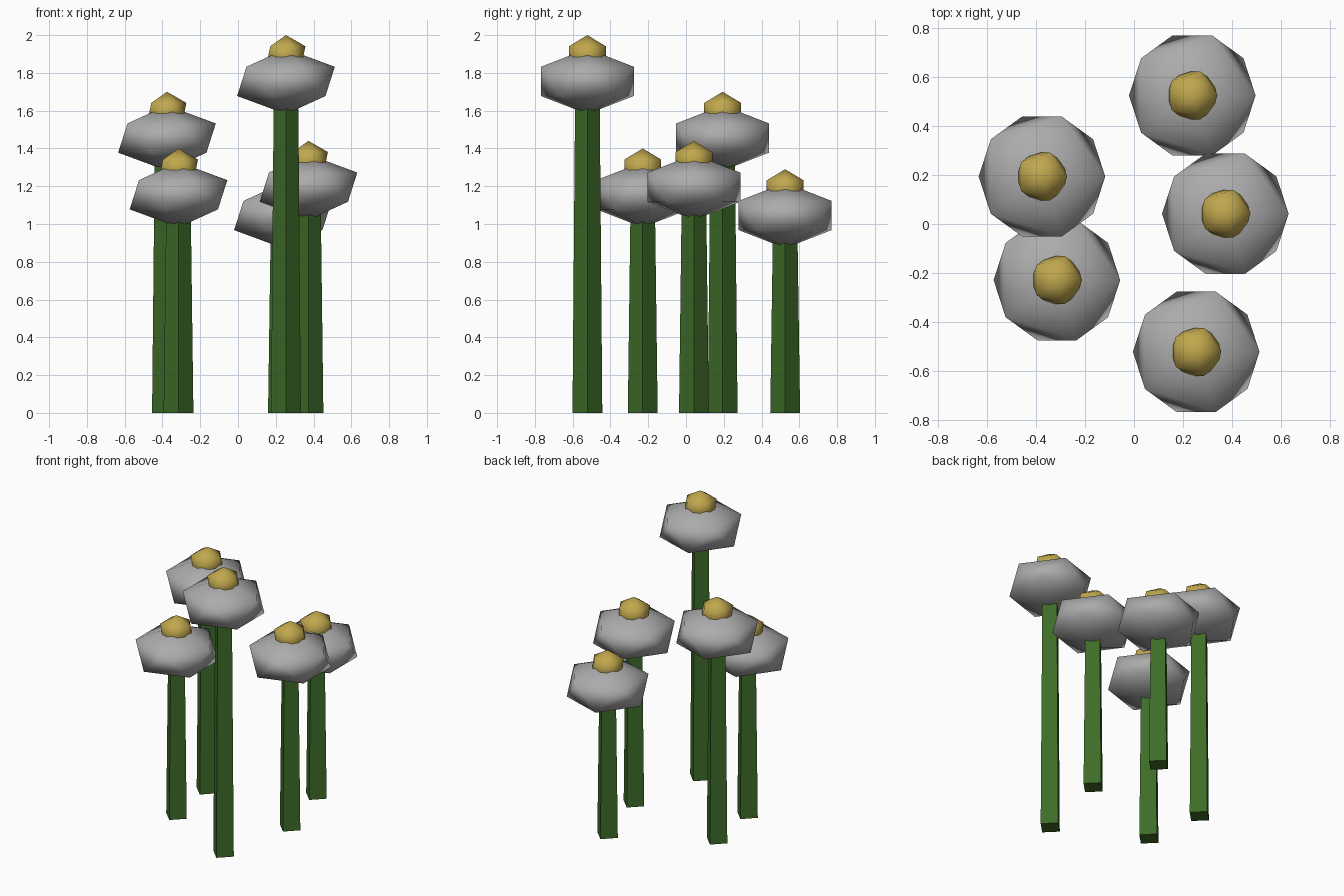
import bpy

cube = bpy.data.objects.get("Cube")
if cube:
    bpy.data.objects.remove(cube, do_unlink=True)


def material(name, rgb):
    mat = bpy.data.materials.new(name)
    mat.use_nodes = True
    mat.diffuse_color = (*rgb, 1)
    mat.node_tree.nodes["Principled BSDF"].inputs["Base Color"].default_value = (*rgb, 1)
    return mat


GREEN = material("stem green", (0.048, 0.15, 0.021))
GREY = material("petal grey", (0.41, 0.41, 0.41))
YELLOW = material("centre yellow", (0.53, 0.39, 0.075))


def finish(name, mat, smooth):
    obj = bpy.context.object
    obj.name = name
    obj.data.materials.append(mat)
    if smooth:
        bpy.ops.object.shade_smooth()
    return obj


def squashed_ball(name, mat, location, radius, half_height):
    bpy.ops.mesh.primitive_ico_sphere_add(subdivisions=1, radius=1, location=location)
    obj = finish(name, mat, True)
    obj.scale = (radius, radius, half_height)


def flower(label, x, y, top):
    head_z = top - 0.245
    # Four-sided tapering stem that ends inside the head
    stem_height = head_z - 0.08
    bpy.ops.mesh.primitive_cone_add(vertices=4, radius1=0.079, radius2=0.065,
                                    depth=stem_height, location=(x, y, stem_height / 2))
    finish(label + "_stem", GREEN, False)
    # Faceted petal head and the small centre sunk into its top
    squashed_ball(label + "_petals", GREY, (x, y, head_z), 0.289, 0.173)
    squashed_ball(label + "_centre", YELLOW, (x, y, top - 0.107), 0.115, 0.107)


# The five flowers: position and total height
for label, x, y, top in [
    ("tall_front", 0.254, -0.522, 2.0),
    ("short_back", 0.238, 0.525, 1.29),
    ("left_middle", 0.373, 0.042, 1.44),
    ("right_back", -0.376, 0.194, 1.7),
    ("right_front", -0.315, -0.229, 1.4),
]:
    flower(label, x, y, top)
